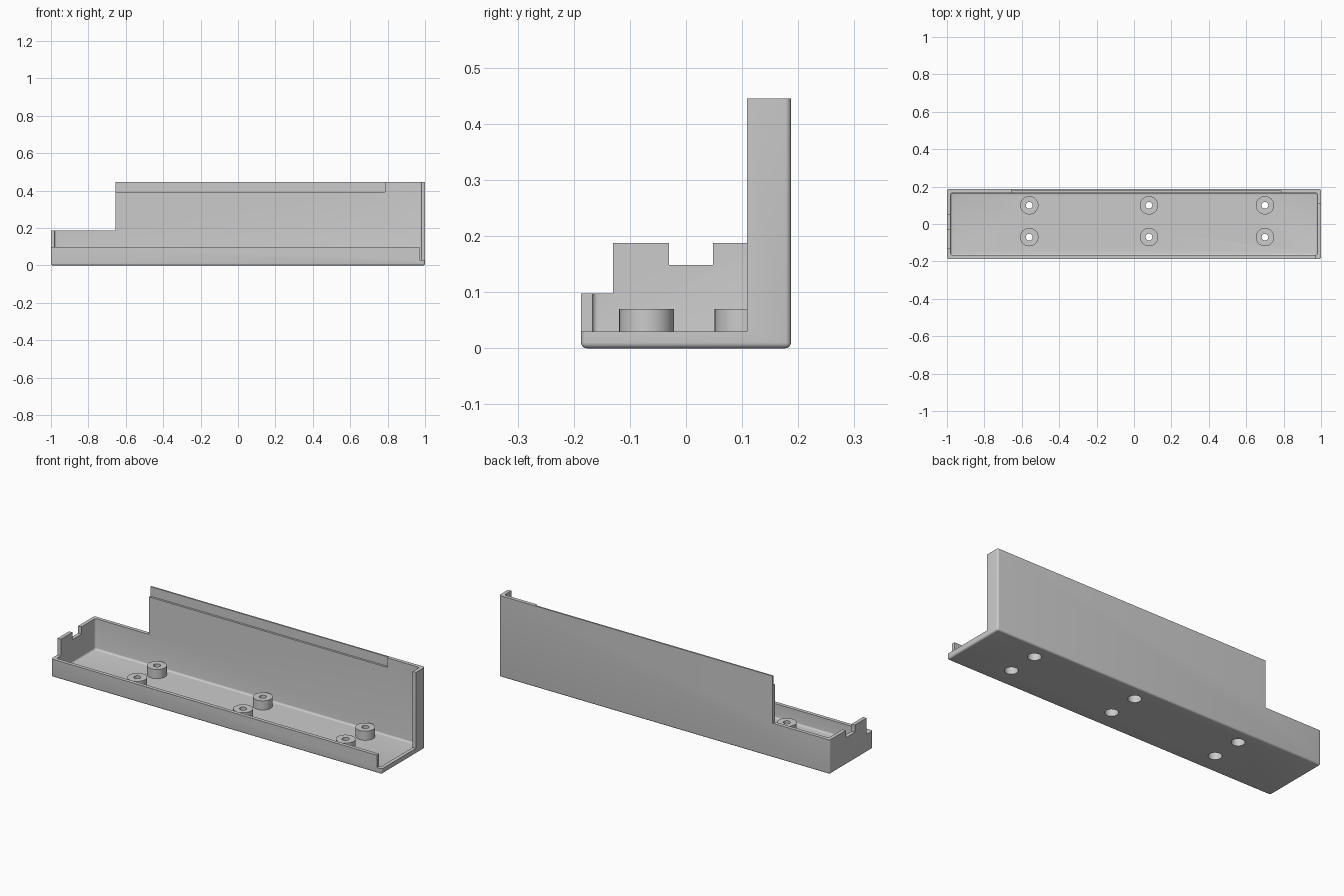
import bpy, bmesh
from mathutils import Vector, Matrix

if "Cube" in bpy.data.objects:
    bpy.data.objects.remove(bpy.data.objects["Cube"], do_unlink=True)

grey = bpy.data.materials.new("plain_grey")
grey.use_nodes = True
colour = (0.6, 0.6, 0.6, 1)
grey.diffuse_color = colour
grey.node_tree.nodes["Principled BSDF"].inputs["Base Color"].default_value = colour


def finish(name, bm):
    mesh = bpy.data.meshes.new(name)
    bm.to_mesh(mesh)
    bm.free()
    mesh.materials.append(grey)
    obj = bpy.data.objects.new(name, mesh)
    bpy.context.scene.collection.objects.link(obj)
    return obj


def box(name, low, high, radius=0):
    """Box between two corners; a radius rounds every edge except the top rim."""
    low, high = Vector(low), Vector(high)
    bm = bmesh.new()
    bmesh.ops.create_cube(bm, size=1)
    for v in bm.verts:
        v.co = (low + high) / 2 + v.co * (high - low)
    if radius:
        edges = [e for e in bm.edges if min(v.co.z for v in e.verts) < high.z - 0.001]
        bmesh.ops.bevel(bm, geom=edges, offset=radius, segments=5,
                        profile=0.5, affect='EDGES', clamp_overlap=True)
    return finish(name, bm)


def cylinder(name, x, y, radius, bottom, top):
    bm = bmesh.new()
    bmesh.ops.create_cone(bm, cap_ends=True, segments=40, radius1=radius, radius2=radius,
                          depth=top - bottom,
                          matrix=Matrix.Translation((x, y, (bottom + top) / 2)))
    return finish(name, bm)


helpers = []


def combine(target, other, operation):
    mod = target.modifiers.new(other.name, 'BOOLEAN')
    mod.operation = operation
    mod.solver = 'EXACT'
    mod.object = other
    other.hide_render = True
    helpers.append(other)


# Rounded shell hollowed into a tray with a tall back wall
W, D, H, T = 1.0, 0.187, 0.445, 0.02
tray = box("tray", (-W, -D, 0), (W, D, H), 0.01)
combine(tray, box("cavity", (-W + T, -D + T, T), (W - T, D - T, 0.6), 0.01), 'DIFFERENCE')

# Wall heights, open end, cable notch and lid rabbet
cuts = {
    "low_end_cut": ((-1.1, -0.3, 0.188), (-0.655, 0.3, 0.6)),
    "front_cut": ((-1.1, -0.3, 0.098), (1.1, -0.13, 0.6)),
    "open_end_cut": ((0.97, -0.3, 0.03), (1.1, 0.109, 0.6)),
    "notch_cut": ((-1.1, -0.03, 0.148), (-0.9, 0.048, 0.6)),
    "rabbet_cut": ((-0.8, 0.1, 0.393), (0.786, 0.178, 0.6)),
}
for name, (low, high) in cuts.items():
    combine(tray, box(name, low, high), 'DIFFERENCE')

# Screw bosses with a through hole and a counterbore underneath
spots = [(x, y) for x in (-0.56, 0.08, 0.70) for y in (0.10, -0.07)]
for x, y in spots:
    combine(tray, cylinder("boss", x, y, 0.049, 0.01, 0.07), 'UNION')
for x, y in spots:
    combine(tray, cylinder("counterbore", x, y, 0.033, -0.1, 0.05), 'DIFFERENCE')
    combine(tray, cylinder("screw_hole", x, y, 0.018, -0.1, 0.2), 'DIFFERENCE')

# Bake the cuts and drop the helpers
graph = bpy.context.evaluated_depsgraph_get()
baked = bpy.data.meshes.new_from_object(tray.evaluated_get(graph))
tray.modifiers.clear()
tray.data = baked
for helper in helpers:
    bpy.data.objects.remove(helper, do_unlink=True)

bpy.ops.object.select_all(action='DESELECT')
tray.select_set(True)
bpy.context.view_layer.objects.active = tray
bpy.ops.object.shade_smooth_by_angle(angle=0.6)
